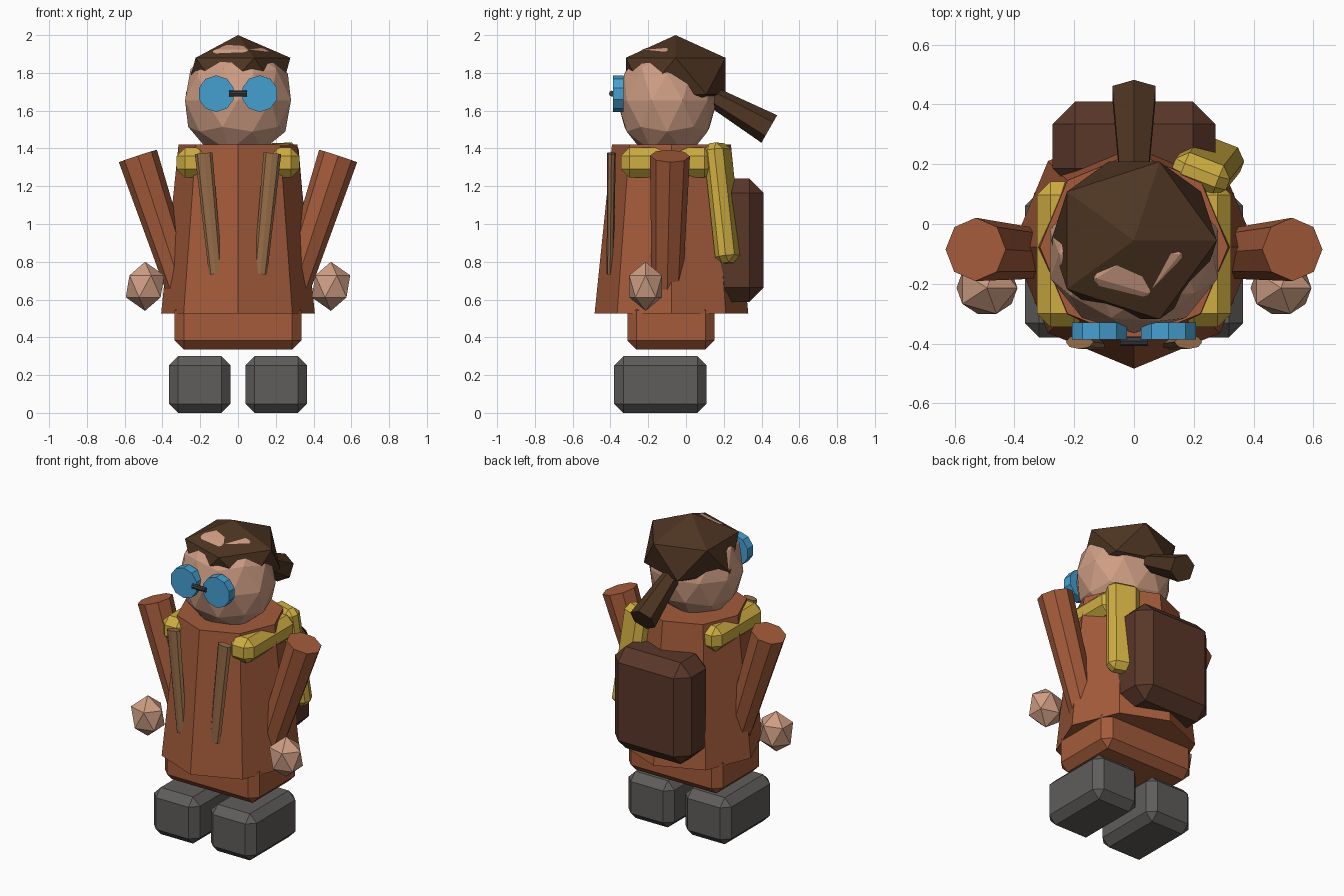
import bpy, bmesh
from mathutils import Matrix, Vector, Euler

if "Cube" in bpy.data.objects:
    bpy.data.objects.remove(bpy.data.objects["Cube"])


def material(name, r, g, b):
    m = bpy.data.materials.new(name)
    m.diffuse_color = (r, g, b, 1)
    m.use_nodes = True
    m.node_tree.nodes["Principled BSDF"].inputs["Base Color"].default_value = m.diffuse_color
    return m


RUST = material("rust cloth", 0.37, 0.105, 0.043)
SKIN = material("skin", 0.62, 0.34, 0.23)
HAIR = material("dark brown hair", 0.075, 0.035, 0.016)
BLUE = material("blue glass", 0.06, 0.35, 0.64)
GOLD = material("gold cloth", 0.62, 0.42, 0.055)
LEATHER = material("dark leather", 0.10, 0.038, 0.022)
GREY = material("grey boot", 0.115, 0.11, 0.105)
TAN = material("tan trim", 0.30, 0.15, 0.065)
METAL = material("dark metal", 0.045, 0.045, 0.05)


def finish(name, bm, mat):
    bmesh.ops.recalc_face_normals(bm, faces=bm.faces)
    mesh = bpy.data.meshes.new(name)
    bm.to_mesh(mesh)
    bm.free()
    mesh.materials.append(mat)
    ob = bpy.data.objects.new(name, mesh)
    bpy.context.collection.objects.link(ob)
    return ob


def box(name, lo, hi, bevel, mat, rot=(0, 0, 0)):
    """Chamfered box between two corners, turned about its centre."""
    lo, hi = Vector(lo), Vector(hi)
    bm = bmesh.new()
    bmesh.ops.create_cube(bm, size=1)
    bmesh.ops.scale(bm, vec=hi - lo, verts=bm.verts)
    bmesh.ops.bevel(bm, geom=bm.edges[:], offset=bevel, segments=1,
                    affect='EDGES', profile=0.5)
    bm.transform(Matrix.Translation((lo + hi) / 2)
                 @ Euler(rot).to_matrix().to_4x4())
    return finish(name, bm, mat)


def rod(name, start, end, r0, r1, sides, mat, flat=1.0):
    """Tapered prism from start to end; flat squashes its section."""
    a, b = Vector(start), Vector(end)
    z = (b - a).normalized()
    ref = Vector((0, 1, 0)) if abs(z.z) > 0.7 else Vector((0, 0, 1))
    y = (ref - z * ref.dot(z)).normalized()
    x = y.cross(z)
    bm = bmesh.new()
    bmesh.ops.create_cone(bm, cap_ends=True, segments=sides, radius1=r0,
                          radius2=r1, depth=(b - a).length)
    bmesh.ops.scale(bm, vec=(1, flat, 1), verts=bm.verts)
    frame = Matrix((x, y, z)).transposed().to_4x4()
    bm.transform(Matrix.Translation((a + b) / 2) @ frame)
    return finish(name, bm, mat)


def ball(name, centre, radii, level, mat):
    """Faceted ellipsoid."""
    bm = bmesh.new()
    bmesh.ops.create_icosphere(bm, subdivisions=level, radius=1)
    bmesh.ops.scale(bm, vec=radii, verts=bm.verts)
    bmesh.ops.translate(bm, vec=centre, verts=bm.verts)
    return finish(name, bm, mat)


# Robe and its lower skirt
rod("robe", (0, -0.077, 0.525), (0, -0.077, 1.42), 0.407, 0.315, 8, RUST)
box("robe_skirt", (-0.335, -0.31, 0.335), (0.335, 0.15, 0.59), 0.048, RUST)

# Head and hair cap
ball("head", (0, -0.10, 1.655), (0.295, 0.265, 0.315), 2, SKIN)
ball("hair", (0, -0.055, 1.783), (0.31, 0.31, 0.217), 1, HAIR)
rod("ponytail", (0, 0.13, 1.68), (0, 0.441, 1.503), 0.052, 0.084, 6, HAIR)

# Bridge of the glasses
rod("glasses_bridge", (-0.047, -0.392, 1.69), (0.047, -0.392, 1.69),
    0.016, 0.016, 8, METAL)

# Paired parts
for s, side in ((-1, "left"), (1, "right")):
    c = s * 0.2025
    box("boot_" + side, (c - 0.163, -0.38, 0), (c + 0.163, 0.108, 0.3),
        0.048, GREY)
    rod("sleeve_" + side, (s * 0.30, -0.10, 0.66), (s * 0.53, -0.085, 1.36),
        0.082, 0.106, 8, RUST)
    ball("hand_" + side, (s * 0.492, -0.214, 0.67), (0.114, 0.102, 0.13),
         1, SKIN)
    rod("lens_" + side, (s * 0.115, -0.33, 1.69), (s * 0.115, -0.387, 1.69),
        0.097, 0.097, 10, BLUE)
    rod("lapel_" + side, (s * 0.118, -0.402, 0.735),
        (s * 0.182, -0.395, 1.375), 0.036, 0.047, 8, TAN, 0.5)
    c = s * 0.24
    box("shoulder_pad_" + side, (c - 0.085, -0.345, 1.245),
        (c + 0.085, 0.142, 1.405), 0.045, GOLD)

# Backpack and the bedroll leaning beside it
box("backpack", (-0.272, 0.11, 0.588), (0.272, 0.41, 1.24), 0.075, LEATHER)
box("bedroll", (0.15, 0.142, 0.79), (0.345, 0.252, 1.43), 0.036, GOLD,
    (0.13, -0.04, -0.37))
